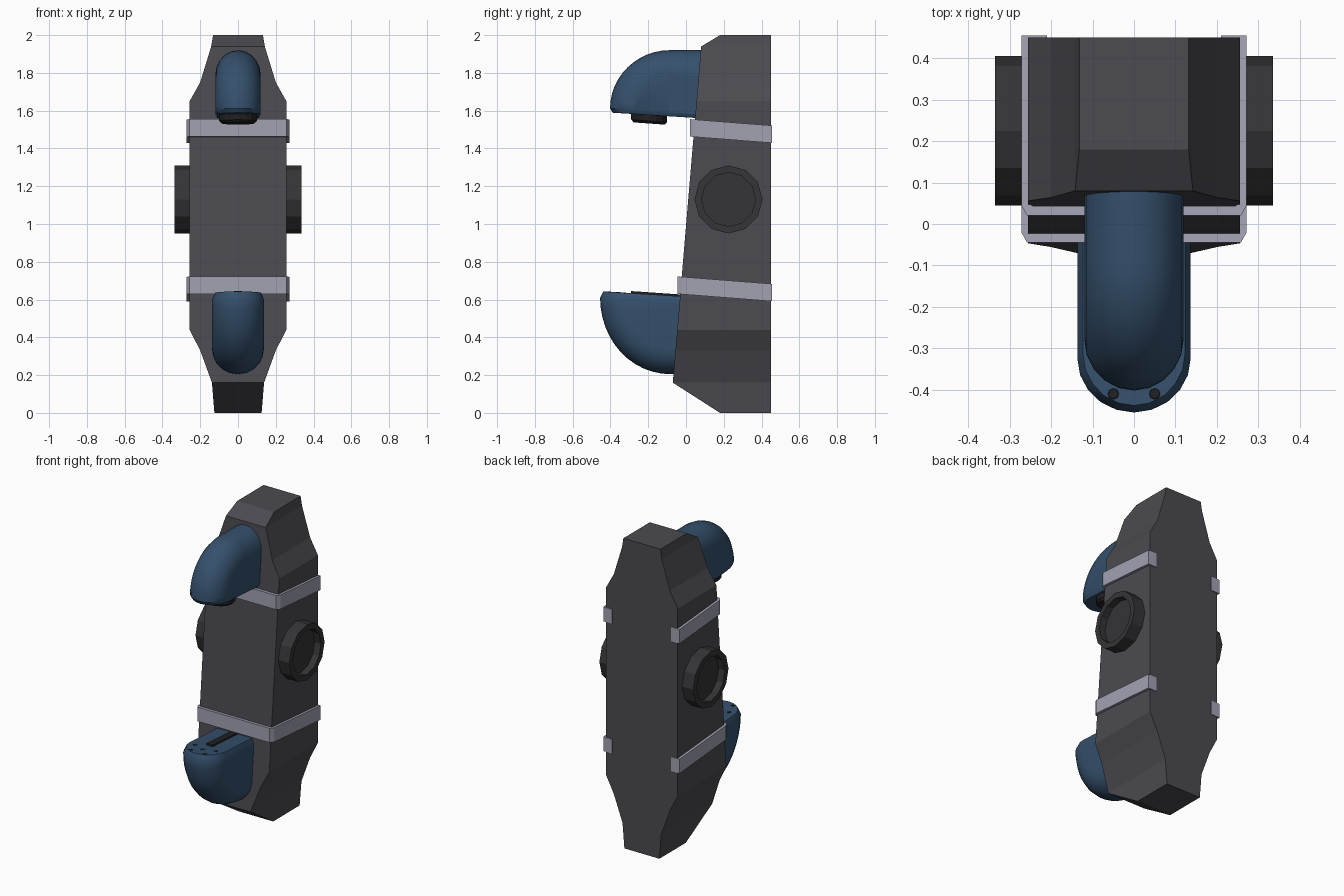
import bpy, bmesh
from math import sin, cos, pi, radians

if "Cube" in bpy.data.objects:
    bpy.data.objects.remove(bpy.data.objects["Cube"])


def material(name, rgb):
    m = bpy.data.materials.new(name)
    m.diffuse_color = (*rgb, 1)
    m.use_nodes = True
    m.node_tree.nodes["Principled BSDF"].inputs["Base Color"].default_value = m.diffuse_color
    return m


GREY = material("dark_grey", (0.07, 0.07, 0.082))
BLUE = material("navy_blue", (0.035, 0.08, 0.15))
METAL = material("pale_metal", (0.36, 0.36, 0.45))
DARK = material("charcoal", (0.035, 0.035, 0.038))
BLACK = material("black", (0.015, 0.015, 0.017))


def make(name, verts, faces, mat, smooth=None):
    me = bpy.data.meshes.new(name)
    me.from_pydata(verts, [], faces)
    bm = bmesh.new()
    bm.from_mesh(me)
    bmesh.ops.remove_doubles(bm, verts=bm.verts, dist=1e-5)
    bmesh.ops.recalc_face_normals(bm, faces=bm.faces)
    bm.to_mesh(me)
    bm.free()
    me.materials.append(mat)
    ob = bpy.data.objects.new(name, me)
    bpy.context.collection.objects.link(ob)
    if smooth:
        bpy.ops.object.select_all(action='DESELECT')
        ob.select_set(True)
        bpy.context.view_layer.objects.active = ob
        bpy.ops.object.shade_smooth_by_angle(angle=radians(smooth))
    return ob


def loft(name, rings, mat, smooth=None, closed=False):
    # Skin equal-length closed rings; cap the ends, or join last to first
    n = len(rings[0])
    verts = [v for r in rings for v in r]
    count = len(rings) if closed else len(rings) - 1
    faces = []
    for i in range(count):
        a, b = i * n, ((i + 1) % len(rings)) * n
        faces += [(a + j, a + (j + 1) % n, b + (j + 1) % n, b + j) for j in range(n)]
    if not closed:
        faces += [tuple(range(n)), tuple(range(len(verts) - n, len(verts)))]
    return make(name, verts, faces, mat, smooth)


# Main body: rectangular sections (z, front y, half width), flat back
def front(z):
    return -0.07 + 0.0843 * (z - 0.16)


sections = [(0, 0.18, 0.125), (0.16, front(0.16), 0.138), (0.33, front(0.33), 0.2),
            (0.44, front(0.44), 0.256), (1.65, front(1.65), 0.256),
            (1.75, front(1.75), 0.2), (1.94, front(1.94), 0.142), (2.0, 0.18, 0.132)]
loft("main_body", [[(-w, y, z), (w, y, z), (w, 0.45, z), (-w, 0.45, z)]
                   for z, y, w in sections], GREY)


# Clamp bands: thin strip round the front and sides with short lips at the back
def band(name, yf, ztop):
    half = [((0.21, 0.455), (0.21, 0.445)), ((0.272, 0.455), (0.254, 0.445)),
            ((0.272, yf + 0.025), (0.254, yf + 0.03)), ((0.258, yf), (0.245, yf + 0.024))]
    path = half + [((-o[0], o[1]), (-i[0], i[1])) for o, i in reversed(half)]
    rings = []
    for (ox, oy), (ix, iy) in path:
        zo, zi = ztop - 0.078 * (oy - yf), ztop - 0.078 * (iy - yf)
        rings.append([(ox, oy, zo), (ix, iy, zi), (ix, iy, zi - 0.092), (ox, oy, zo - 0.092)])
    loft(name, rings, METAL)


band("upper_band", 0.02, 1.555)
band("lower_band", -0.045, 0.722)

# Side discs: twelve-sided rims with a recessed face
for side, name in ((1, "right_disc"), (-1, "left_disc")):
    loft(name, [[(side * x, 0.225 + r * cos(k * pi / 6), 1.13 + r * sin(k * pi / 6))
                 for k in range(12)]
                for x, r in ((0.24, 0.18), (0.335, 0.18), (0.335, 0.143), (0.29, 0.143))], DARK)


# Rounded hoods: a U section swept a quarter turn, then run back into the body
def hood(name, w, cy, cz, ry, rz, up, k, lip, y_end):
    steps, turn = 10, 12
    sec = [(-w, 0)] + [(-w * cos(pi * i / steps), 1 - k + k * sin(pi * i / steps))
                       for i in range(steps + 1)] + [(w, 0)]
    n = len(sec)

    def place(x, y, h):
        fade = max(0, 1 - abs(h) / rz)
        return (x, y, cz + up * h - 0.068 * (y - cy + ry) * fade)

    verts = [place(0.9 * x, cy - ry * s * 0.955, -lip) for x, s in sec]
    for t in range(turn + 1):
        a = pi / 2 * t / turn
        verts += [place(x, cy - ry * s * cos(a), rz * s * sin(a)) for x, s in sec]
    verts += [place(x, y_end, rz * s) for x, s in sec]
    low = len(verts)
    verts += [place(-0.9 * w, y_end, -lip), place(0.9 * w, y_end, -lip)]
    rings = turn + 3
    faces = [(r * n + j, r * n + j + 1, r * n + n + j + 1, r * n + n + j)
             for r in range(rings - 1) for j in range(n - 1)
             if not (1 <= r <= turn and j in (0, n - 2))]
    # Flat side walls, underside and rear cap
    last = (rings - 1) * n
    for j, inner in ((0, 1), (n - 1, n - 2)):
        faces.append(tuple([n + j] + [r * n + inner for r in range(1, rings)] + [last + j]))
        faces.append((j, n + j, last + j, low + (j > 0)))
    faces.append(tuple(range(n)) + (low + 1, low))
    faces.append(tuple(range(last, last + n)) + (low + 1, low))
    return make(name, verts, faces, BLUE, 35)


hood("upper_hood", 0.12, -0.09, 1.612, 0.312, 0.308, 1, 0.4, 0.022, 0.12)
hood("lower_hood", 0.137, -0.08, 0.61, 0.375, 0.405, -1, 0.35, 0.034, 0.06)


# Elliptical puck with a small chamfer, used for the pad and the holes
def puck(name, x, y, z0, z1, rx, ry, mat, sides=16):
    loft(name, [[(x + f * rx * cos(2 * pi * i / sides), y + f * ry * sin(2 * pi * i / sides),
                  z - 0.07 * f * ry * sin(2 * pi * i / sides)) for i in range(sides)]
                for z, f in ((z0, 0.85), (z0 + (z1 - z0) * 0.2, 1), (z1, 1))], mat)


puck("speaker_pad", 0, -0.195, 1.532, 1.60, 0.1, 0.095, BLACK)


def deck(y):
    return 0.644 - 0.068 * (y + 0.455)


for i, (x, y) in enumerate([(-0.05, -0.41), (0.05, -0.41), (0, -0.36),
                            (-0.075, -0.33), (0.075, -0.33)]):
    puck(f"deck_hole_{i + 1}", x, y, deck(y) + 0.002, deck(y) - 0.01, 0.014, 0.014, BLACK, 8)

# Raised strip along the lower deck
loft("deck_strip", [[(-0.022, y, deck(y) - 0.02), (0.022, y, deck(y) - 0.02),
                     (0.022, y, deck(y) + 0.012), (-0.022, y, deck(y) + 0.012)]
                    for y in (-0.29, -0.02)], BLACK)
